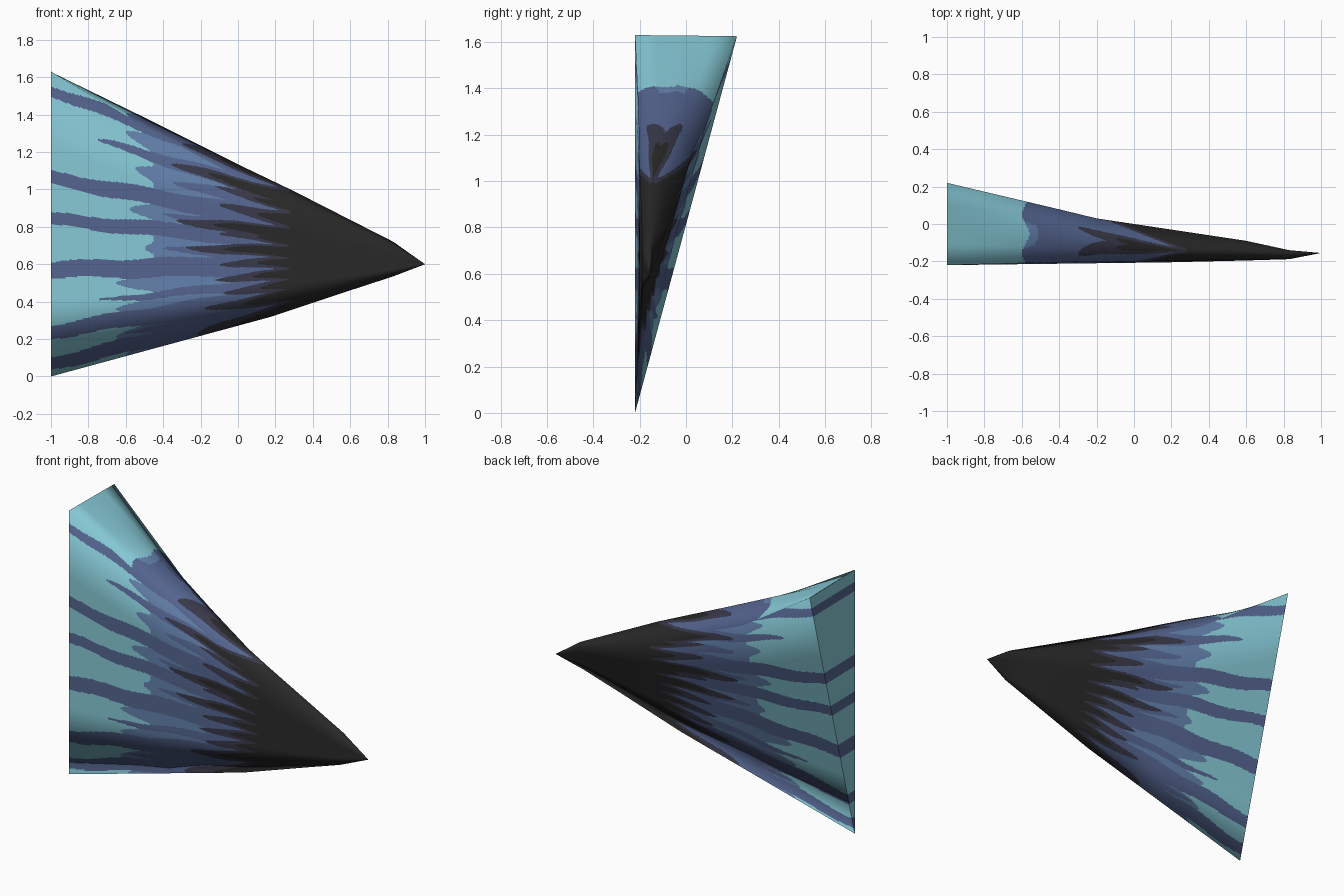
import bpy
import math
from mathutils import Vector

if "Cube" in bpy.data.objects:
    bpy.data.objects.remove(bpy.data.objects["Cube"])

# ---- colours
def material(name, rgb):
    m = bpy.data.materials.new(name)
    m.diffuse_color = (*rgb, 1)
    m.use_nodes = True
    m.node_tree.nodes["Principled BSDF"].inputs["Base Color"].default_value = m.diffuse_color
    return m

MATS = [material("pale teal", (.24, .59, .68)), material("mid blue", (.125, .22, .41)),
        material("slate blue", (.09, .13, .28)), material("dark slate", (.04, .04, .068)),
        material("charcoal", (.022, .022, .022))]

# ---- long edges of the tapering body: (x, y, z)
FRONT_TOP = [(-1, -.22, 1.63), (-.44, -.205, 1.3), (.05, -.2, 1.04), (.6, -.19, .79), (.83, -.187, .69), (1, -.155, .6)]
RIDGE = [(-1, 0, 1.628), (-.44, -.045, 1.355), (-.2, -.08, 1.235), (.05, -.125, 1.11), (.3, -.145, .99),
         (.83, -.155, .72), (1, -.155, .6)]
BACK_TOP = [(-1, .22, 1.625), (-.44, .088, 1.25), (-.2, .03, 1.135), (.2, -.03, .92),
            (.6, -.09, .775), (.83, -.14, .695), (1, -.155, .6)]
BOTTOM = [(-1, -.22, 0), (.18, -.205, .32), (.6, -.195, .46), (.83, -.188, .535), (1, -.155, .6)]

def at(path, x):
    for a, b in zip(path, path[1:]):
        if x <= b[0]:
            return Vector(a).lerp(Vector(b), (x - a[0]) / (b[0] - a[0]))
    return Vector(path[-1])

def side_normal(p, q, x):
    # averaged over a window so facets blend softly
    x0, x1 = max(-1, min(x, .9) - .12), min(.98, x + .12)
    along = at(p, x1) + at(q, x1) - at(p, x0) - at(q, x0)
    xm = (x0 + x1) / 2
    return (at(q, xm) - at(p, xm)).cross(along).normalized()

# ---- painted pattern: each darker colour reaches left in rounded fingers
# finger = (height at the wide end, half width, how far left its tip gets)
SLATE = [(1.53, .07, -1.5), (1.54, .06, -.8), (1.34, .08, -.75), (1.06, .09, -1.5),
         (.84, .08, -1.5), (.57, .1, -1.6), (.38, .05, -.75), (.24, .09, -1.5),
         (.07, .08, -1.6), (.15, .06, -.6), (.7, .06, -.4), (1.2, .07, -.35), (.95, .06, -.4)]
MID = [(1.62, .13, -.58), (1.44, .08, -.6), (1.22, .07, -.55), (.95, .07, -.58), (.7, .05, -.5),
       (.48, .08, -.65), (.31, .08, -.65), (.13, .09, -.65), (0, .1, -.6)]
DARK = [(1.6, .12, -.37), (1.5, .09, -.3), (1.33, .1, -.36), (1.24, .07, -.12), (1.09, .1, -.1),
        (.92, .1, -.33), (.85, .07, -.1), (.72, .09, -.28), (.59, .08, -.1), (.46, .08, -.12),
        (.34, .08, -.08), (.22, .09, -.18), (.03, .14, -.22)]
CHARCOAL = [(z, w * .85, x + .2) for z, w, x in DARK]

def edge(z0, base, fingers):
    reach = 0
    for z, w, tip in fingers:
        u = abs(z0 - z) / w
        if u < 1:
            reach = max(reach, (base - tip) * (.5 + .5 * math.cos(math.pi * u)))
    return base - reach

LAYERS = ((4, .28, CHARCOAL), (3, .23, DARK), (2, -.04, SLATE), (1, -.45, MID))

def colour(c, top=False):
    z0 = .62 + (c.z - .62) / (1 - .42 * (c.x + 1))
    z0 += .008 * math.sin(13 * c.x + 5 * z0)
    level = 0
    for k, base, fingers in LAYERS:
        if c.x > edge(z0, base, fingers):
            level = k
            break
    if top:  # the upper face starts plain, then turns blue across its width
        xb = c.x + .02 * math.sin(30 * c.y)
        level = 0 if xb < -.58 else max(level, 1 if xb < -.53 else 2)
    return level

def finish(name, verts, faces, normals=None, top=False):
    me = bpy.data.meshes.new(name)
    me.from_pydata(verts, [], faces)
    for m in MATS:
        me.materials.append(m)
    for f in me.polygons:
        f.material_index = colour(f.center, top)
        f.use_smooth = normals is not None
    if normals:
        me.normals_split_custom_set_from_vertices(normals)
    bpy.context.collection.objects.link(bpy.data.objects.new(name, me))

# ---- a side between edges p and q; normals blend towards the neighbours (o before p, r after q)
def side(name, o, p, q, r, nx, nv, blend, top=False):
    verts, normals, faces = [], [], []
    for i in range(nx + 1):
        x = -1 + 1.9995 * i / nx
        own, before, after = side_normal(p, q, x), side_normal(o, p, x), side_normal(q, r, x)
        n0, n1 = (own + before).normalized(), (own + after).normalized()
        a, b = at(p, x), at(q, x)
        for j in range(nv + 1):
            v = j / nv
            verts.append(a.lerp(b, v))
            w0, w1 = max(0, 1 - v / blend), max(0, 1 - (1 - v) / blend)
            normals.append((own * (1 - w0 - w1) + n0 * w0 + n1 * w1).normalized())
    w = nv + 1
    for i in range(nx):
        for j in range(nv):
            k = i * w + j
            faces.append((k, k + 1, k + w + 1, k + w))
    finish(name, verts, faces, normals, top)

side("front_side", RIDGE, FRONT_TOP, BOTTOM, BACK_TOP, 230, 230, .25)
side("back_side", FRONT_TOP, BOTTOM, BACK_TOP, RIDGE, 230, 230, .25)
side("top_back", BOTTOM, BACK_TOP, RIDGE, FRONT_TOP, 230, 40, .5, True)
side("top_front", BACK_TOP, RIDGE, FRONT_TOP, BOTTOM, 230, 40, .5, True)

# ---- flat wide end, in thin level strips so the stripes carry across
N = 200
a, b, c = Vector(FRONT_TOP[0]), Vector(BACK_TOP[0]), Vector(BOTTOM[0])
verts = [c]
for i in range(1, N + 1):
    verts += [c.lerp(a, i / N), c.lerp(b, i / N)]
faces = [(0, 1, 2)] + [(k, k + 2, k + 3, k + 1) for k in range(1, 2 * N - 1, 2)]
finish("end_cap", verts, faces)
